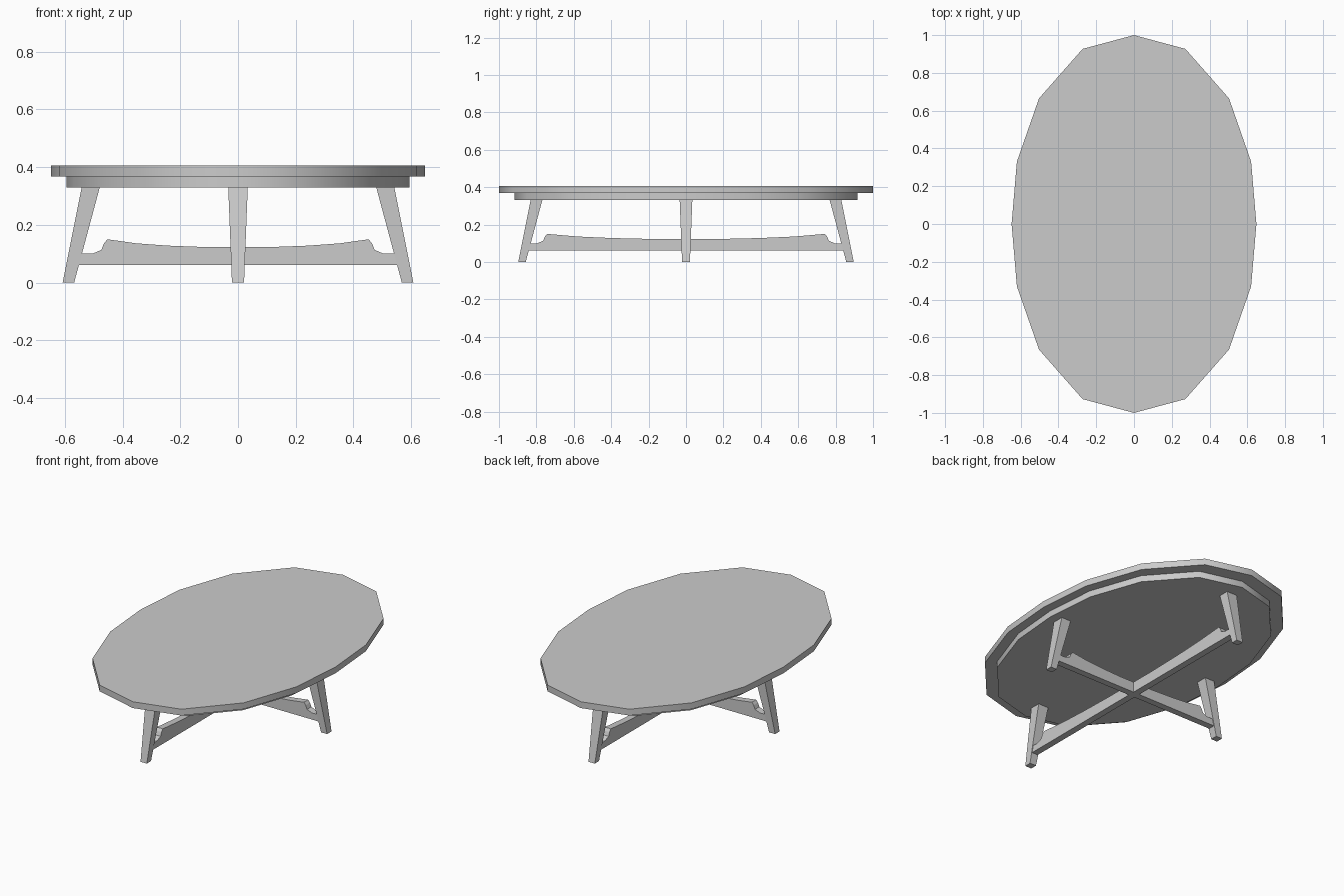
import bpy, bmesh, math
from mathutils import Matrix

if "Cube" in bpy.data.objects:
    bpy.data.objects.remove(bpy.data.objects["Cube"])


def finish(name, bm, smooth=None):
    bmesh.ops.recalc_face_normals(bm, faces=bm.faces[:])
    mesh = bpy.data.meshes.new(name)
    bm.to_mesh(mesh)
    bm.free()
    ob = bpy.data.objects.new(name, mesh)
    bpy.context.collection.objects.link(ob)
    if smooth:
        bpy.ops.object.select_all(action='DESELECT')
        ob.select_set(True)
        bpy.context.view_layer.objects.active = ob
        bpy.ops.object.shade_smooth_by_angle(angle=math.radians(smooth))
    return ob


def extrude(name, points, offset, smooth=None):
    """Closed prism from a planar outline."""
    bm = bmesh.new()
    face = bm.faces.new([bm.verts.new(p) for p in points])
    ext = bmesh.ops.extrude_face_region(bm, geom=[face])
    verts = [g for g in ext["geom"] if isinstance(g, bmesh.types.BMVert)]
    bmesh.ops.translate(bm, vec=offset, verts=verts)
    return finish(name, bm, smooth)


# Oval outline: one quarter mirrored into 16 sides
quarter = [(0.0, 1.0), (0.272, 0.927), (0.503, 0.665), (0.62, 0.33), (0.648, 0.0)]
half = quarter + [(x, -y) for x, y in quarter[-2::-1]]
oval = half + [(-x, y) for x, y in half[-2:0:-1]]

# Table top and the inset apron below it
extrude("table_top", [(x, y, 0.368) for x, y in oval], (0, 0, 0.038), 40)
extrude("apron", [(x * 0.918, y * 0.918, 0.33) for x, y in oval], (0, 0, 0.038), 40)


def leg(name, reach, turn):
    """Splayed leg tapering to the floor; reach is the outer foot edge."""
    bm = bmesh.new()
    rings = []
    for z, outer, inner, w in ((0, reach, reach - 0.04, 0.021),
                               (0.335, reach - 0.067, reach - 0.13, 0.034)):
        rings.append([bm.verts.new((x, y, z)) for x, y in
                      ((inner, -w), (outer, -w), (outer, w), (inner, w))])
    bm.faces.new(rings[0])
    bm.faces.new(rings[1])
    for i in range(4):
        j = (i + 1) % 4
        bm.faces.new((rings[0][i], rings[0][j], rings[1][j], rings[1][i]))
    bm.transform(Matrix.Rotation(turn, 4, 'Z'))
    return finish(name, bm)


def stretcher(name, peak, end, turn):
    """Rail with a sagging top edge that rises to a shoulder near each leg."""
    right = [(peak * 0.25, 0.123), (peak * 0.54, 0.128), (peak * 0.78, 0.136),
             (peak, 0.15), (peak + 0.012, 0.135), (peak + 0.021, 0.113),
             (peak + 0.052, 0.1), (end - 0.008, 0.1), (end, 0.06)]
    outline = right + [(-x, z) for x, z in reversed(right)]
    ob = extrude(name, [(x, -0.02, z) for x, z in outline], (0, 0.04, 0))
    ob.data.transform(Matrix.Rotation(turn, 4, 'Z'))


# Four legs, one at each end of the two axes
for side, reach, k in (("right", 0.608, 0), ("back", 0.897, 1),
                       ("left", 0.608, 2), ("front", 0.897, 3)):
    leg(side + "_leg", reach, k * math.pi / 2)

# Crossed stretchers
stretcher("short_stretcher", 0.453, 0.565, 0)
stretcher("long_stretcher", 0.743, 0.855, math.pi / 2)
